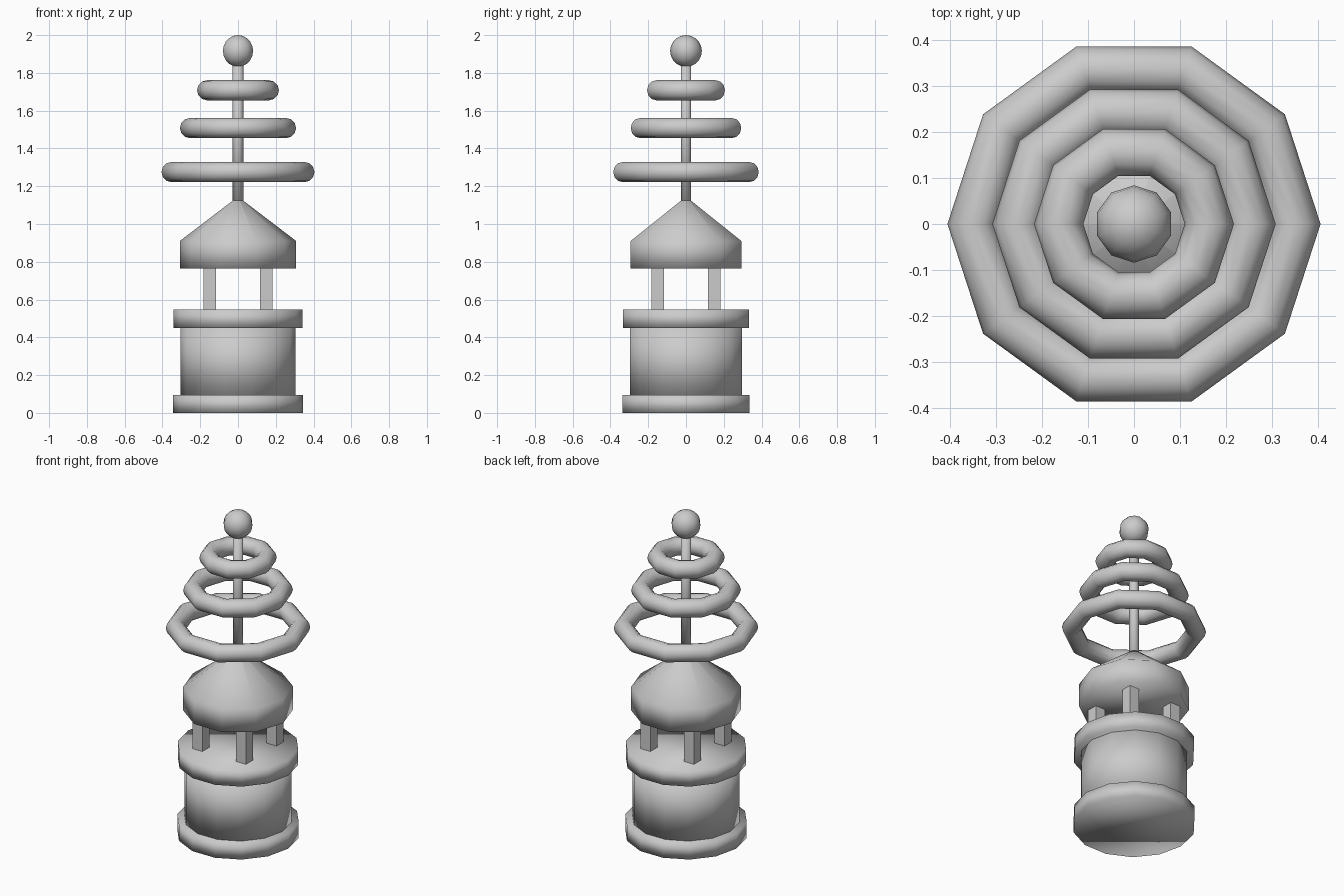
import bpy
from math import cos, sin, tau

if "Cube" in bpy.data.objects:
    bpy.data.objects.remove(bpy.data.objects["Cube"])


def make_object(name, verts, faces, smooth=True):
    mesh = bpy.data.meshes.new(name)
    mesh.from_pydata(verts, [], faces)
    mesh.polygons.foreach_set("use_smooth", [smooth] * len(faces))
    obj = bpy.data.objects.new(name, mesh)
    bpy.context.collection.objects.link(obj)
    return obj


def lathe(name, profile, sides, closed=False):
    """Spin (radius, z) points about z; closed joins the profile into a ring,
    otherwise both ends are capped."""
    n = len(profile)
    verts = [(r * cos(tau * s / sides), r * sin(tau * s / sides), z)
             for r, z in profile for s in range(sides)]
    faces = []
    for i in range(n if closed else n - 1):
        a, b = i * sides, (i + 1) % n * sides
        for s in range(sides):
            t = (s + 1) % sides
            faces.append((a + s, a + t, b + t, b + s))
    if not closed:
        faces.append(tuple(reversed(range(sides))))
        faces.append(tuple(range((n - 1) * sides, n * sides)))
    return make_object(name, verts, faces)


def drum(name, radius, z0, z1, sides):
    return lathe(name, [(radius, z0), (radius, z1)], sides)


# Base drum with its lower and upper rims
drum("base_plinth", 0.345, 0, 0.095, 14)
drum("base_drum", 0.304, 0.09, 0.455, 14)
drum("base_top_rim", 0.342, 0.45, 0.547, 14)

# Four square posts
for i, (sx, sy) in enumerate([(-1, -1), (1, -1), (1, 1), (-1, 1)]):
    bpy.ops.mesh.primitive_cube_add(size=1, location=(0.149 * sx, 0.149 * sy, 0.656))
    post = bpy.context.object
    post.name = f"post_{i + 1}"
    post.scale = (0.067, 0.067, 0.222)

# Roof: short wall and cone
lathe("roof", [(0.308, 0.765), (0.308, 0.91), (0.004, 1.142)], 10)

# Spire pole
drum("spire_pole", 0.028, 1.09, 1.86, 10)

# Three rings of shrinking size
for name, major, z in [("ring_lower", 0.3515, 1.275),
                       ("ring_middle", 0.254, 1.508),
                       ("ring_upper", 0.1635, 1.708)]:
    section = [(major + 0.0535 * cos(tau * k / 12), z + 0.0535 * sin(tau * k / 12))
               for k in range(12)]
    lathe(name, section, 10, closed=True)

# Finial ball
bpy.ops.mesh.primitive_uv_sphere_add(segments=10, ring_count=10, radius=0.084,
                                     location=(0, 0, 1.916))
ball = bpy.context.object
ball.name = "finial_ball"
# start the ten sides on the x axis like the other parts
bpy.ops.object.shade_smooth()
